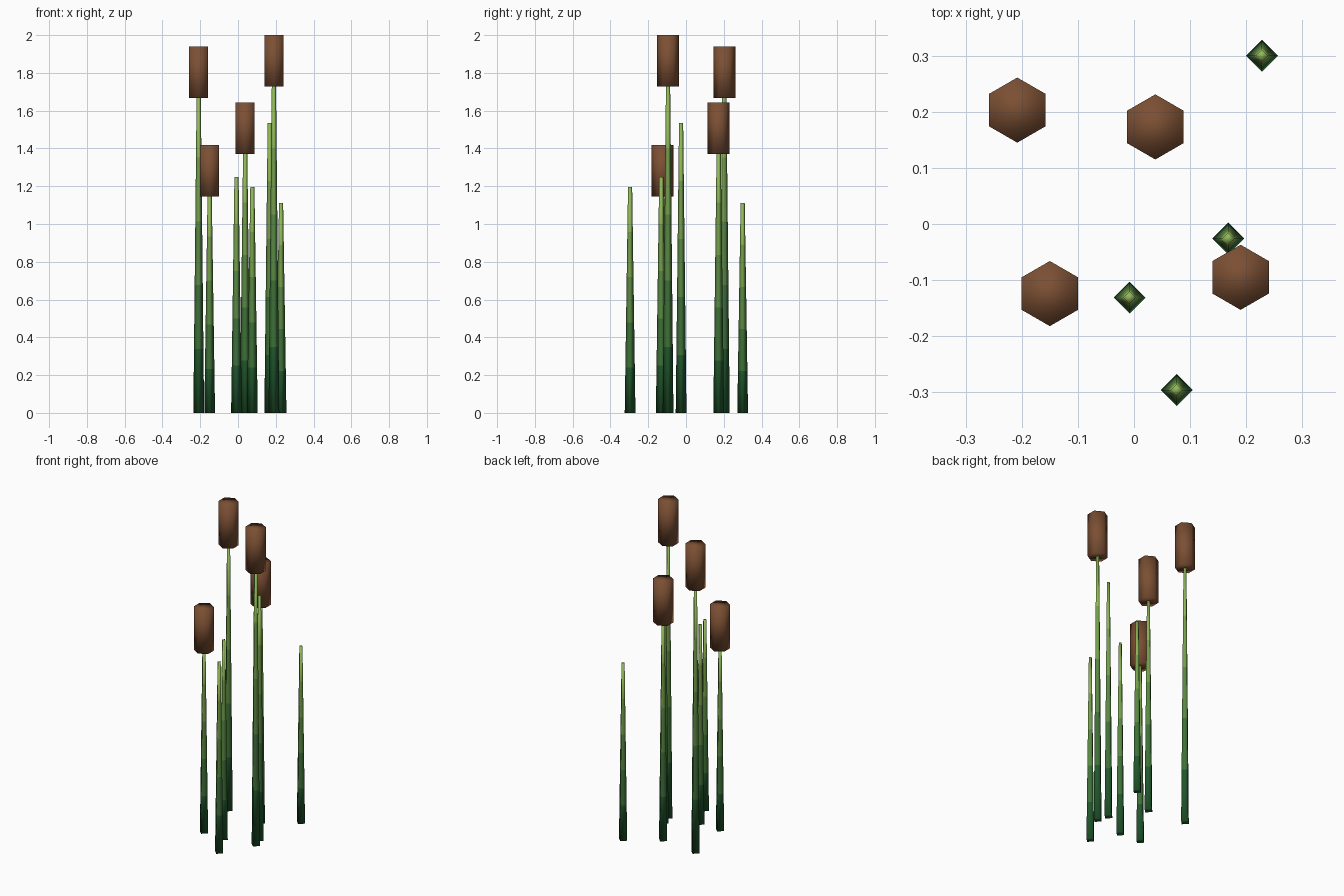
import bpy, bmesh
from math import cos, sin, pi

if "Cube" in bpy.data.objects:
    bpy.data.objects.remove(bpy.data.objects["Cube"])


def material(name, srgb):
    m = bpy.data.materials.new(name)
    m.diffuse_color = (*[(c / 255) ** 2.2 for c in srgb], 1)
    m.use_nodes = True
    m.node_tree.nodes["Principled BSDF"].inputs["Base Color"].default_value = m.diffuse_color
    return m


# Green bands from dark base to light tip, and brown for the seed heads
BANDS = 5
BASE, TIP = (38, 88, 48), (142, 182, 88)
greens = [material(f"green_{i}", [a + (b - a) * i / (BANDS - 1) for a, b in zip(BASE, TIP)])
          for i in range(BANDS)]
brown = material("brown", (122, 80, 54))


def prism(name, x, y, sides, start, rings, mats):
    """Closed smooth-shaded prism through (z, radius) rings, one material per band."""
    bm = bmesh.new()
    loops = []
    for z, r in rings:
        angles = [start + 2 * pi * i / sides for i in range(sides)]
        loops.append([bm.verts.new((r * cos(a), r * sin(a), z)) for a in angles])
    for band, (lo, hi) in enumerate(zip(loops, loops[1:])):
        for i in range(sides):
            j = (i + 1) % sides
            bm.faces.new((lo[i], lo[j], hi[j], hi[i])).material_index = band
    bm.faces.new(loops[0][::-1]).material_index = 0
    bm.faces.new(loops[-1]).material_index = len(rings) - 2
    for f in bm.faces:
        f.smooth = True
    me = bpy.data.meshes.new(name)
    bm.to_mesh(me)
    bm.free()
    for m in mats:
        me.materials.append(m)
    ob = bpy.data.objects.new(name, me)
    ob.location = (x, y, 0)
    bpy.context.collection.objects.link(ob)


def stem(name, x, y, height):
    rings = [(height * i / BANDS, 0.0285 - 0.0175 * i / BANDS) for i in range(BANDS + 1)]
    prism(name, x, y, 4, 0, rings, greens)


# Cattails: tapered four-sided stem with a hexagonal seed head
cattails = [(-0.208, 0.203, 1.94), (0.038, 0.173, 1.643),
            (-0.15, -0.124, 1.418), (0.19, -0.095, 2.0)]
for n, (x, y, top) in enumerate(cattails, 1):
    stem(f"cattail_stem_{n}", x, y, top - 0.25)
    prism(f"seed_head_{n}", x, y, 6, pi / 6, [(top - 0.273, 0.058), (top, 0.058)], [brown])

# Bare reeds without heads
reeds = [(0.228, 0.30, 1.11), (0.168, -0.026, 1.535),
         (-0.008, -0.131, 1.25), (0.076, -0.296, 1.197)]
for n, (x, y, top) in enumerate(reeds, 1):
    stem(f"reed_{n}", x, y, top)
